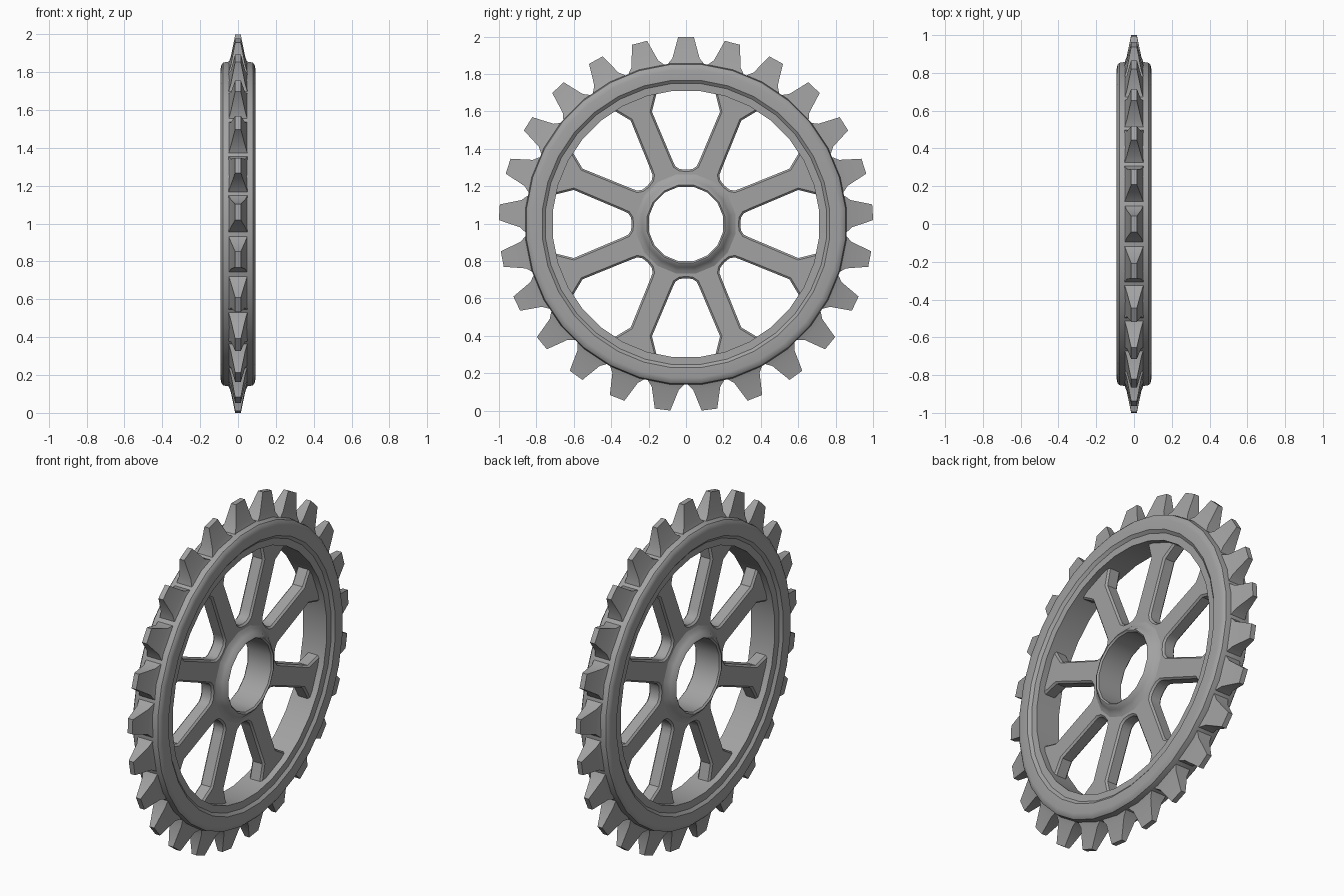
import bpy, bmesh, math

cube = bpy.data.objects.get("Cube")
if cube:
    bpy.data.objects.remove(cube, do_unlink=True)

AXIS_Z = 0.998
TEETH = 25
SPOKES = 8

steel = bpy.data.materials.new("grey steel")
steel.use_nodes = True
steel.diffuse_color = (0.36, 0.36, 0.36, 1)
steel.node_tree.nodes["Principled BSDF"].inputs["Base Color"].default_value = (0.36, 0.36, 0.36, 1)


def polar(x, r, angle, side=0.0):
    """Point at radius r around the x axis, shifted sideways along the tangent."""
    s, c = math.sin(angle), math.cos(angle)
    return (x, r * s + side * c, r * c - side * s)


def finish(bm, name):
    bmesh.ops.recalc_face_normals(bm, faces=bm.faces)
    mesh = bpy.data.meshes.new(name)
    bm.to_mesh(mesh)
    bm.free()
    obj = bpy.data.objects.new(name, mesh)
    bpy.context.collection.objects.link(obj)
    obj.location.z = AXIS_Z
    mesh.materials.append(steel)
    smooth(obj)
    return obj


def smooth(obj):
    bpy.ops.object.select_all(action='DESELECT')
    obj.select_set(True)
    bpy.context.view_layer.objects.active = obj
    bpy.ops.object.shade_smooth_by_angle(angle=math.radians(32))


def ring(name, half_profile, segments):
    """Lathe a closed profile, mirrored in x, around the x axis."""
    profile = half_profile + [(-x, r) for x, r in reversed(half_profile)]
    bm = bmesh.new()
    loops = []
    for i in range(segments):
        a = 2 * math.pi * (i + 0.5) / segments
        loops.append([bm.verts.new(polar(x, r, a)) for x, r in profile])
    n = len(profile)
    for i in range(segments):
        p, q = loops[i], loops[(i + 1) % segments]
        for k in range(n):
            m = (k + 1) % n
            bm.faces.new((p[k], p[m], q[m], q[k]))
    return finish(bm, name)


# Rim with a stepped inner edge and a rounded outer shoulder
ring("rim", [(0.076, 0.715), (0.078, 0.755), (0.092, 0.772), (0.092, 0.825),
             (0.088, 0.845), (0.078, 0.857), (0.05, 0.862)], 32)

# Hub collar flowing down onto the spokes
ring("hub", [(0.076, 0.203), (0.084, 0.212), (0.08, 0.222), (0.062, 0.236),
             (0.046, 0.255), (0.036, 0.28)], 16)

# Teeth tapering in both directions, with flared roots
bm = bmesh.new()
sections = [(0.83, 0.112, 0.058), (0.862, 0.092, 0.046),
            (0.885, 0.073, 0.038), (1.0, 0.042, 0.015)]
for i in range(TEETH):
    a = 2 * math.pi * i / TEETH
    loops = [[bm.verts.new(polar(sx * t, r, a, sy * w))
              for sx, sy in ((1, 1), (-1, 1), (-1, -1), (1, -1))]
             for r, w, t in sections]
    for p, q in zip(loops, loops[1:]):
        for k in range(4):
            m = (k + 1) % 4
            bm.faces.new((p[k], p[m], q[m], q[k]))
    bm.faces.new(loops[0])
    bm.faces.new(loops[-1])
finish(bm, "teeth")

# Spoked web: a filled disc with windows, extruded with a small bevel
curve = bpy.data.curves.new("spokes", 'CURVE')
curve.dimensions = '2D'
curve.fill_mode = 'BOTH'
curve.extrude = 0.03
curve.bevel_depth = 0.01
curve.bevel_resolution = 0
curve.offset = -0.01


def outline(points):
    spline = curve.splines.new('POLY')
    spline.points.add(len(points) - 1)
    for point, (u, v) in zip(spline.points, points):
        point.co = (u, v, 0, 1)
    spline.use_cyclic_u = True


def circle(r, segments):
    steps = [2 * math.pi * (i + 0.5) / segments for i in range(segments)]
    return [(r * math.sin(a), r * math.cos(a)) for a in steps]


outline(circle(0.77, 32))
outline(circle(0.215, 16))
half = [(0.294, 0.034), (0.31, 0.058), (0.34, 0.072), (0.60, 0.182), (0.70, 0.157), (0.725, 0.15)]
window = [(0.29, 0)] + half + [(0.74, 0)] + [(u, -v) for u, v in reversed(half)]
for i in range(SPOKES):
    a = 2 * math.pi * i / SPOKES
    c, s = math.cos(a), math.sin(a)
    outline([(u * c - v * s, u * s + v * c) for u, v in window])

web = bpy.data.objects.new("spokes", curve)
bpy.context.collection.objects.link(web)
web.rotation_euler = (math.pi / 2, 0, math.pi / 2)
web.location.z = AXIS_Z
curve.materials.append(steel)
bpy.ops.object.select_all(action='DESELECT')
web.select_set(True)
bpy.context.view_layer.objects.active = web
bpy.ops.object.convert(target='MESH')
smooth(bpy.context.view_layer.objects.active)
